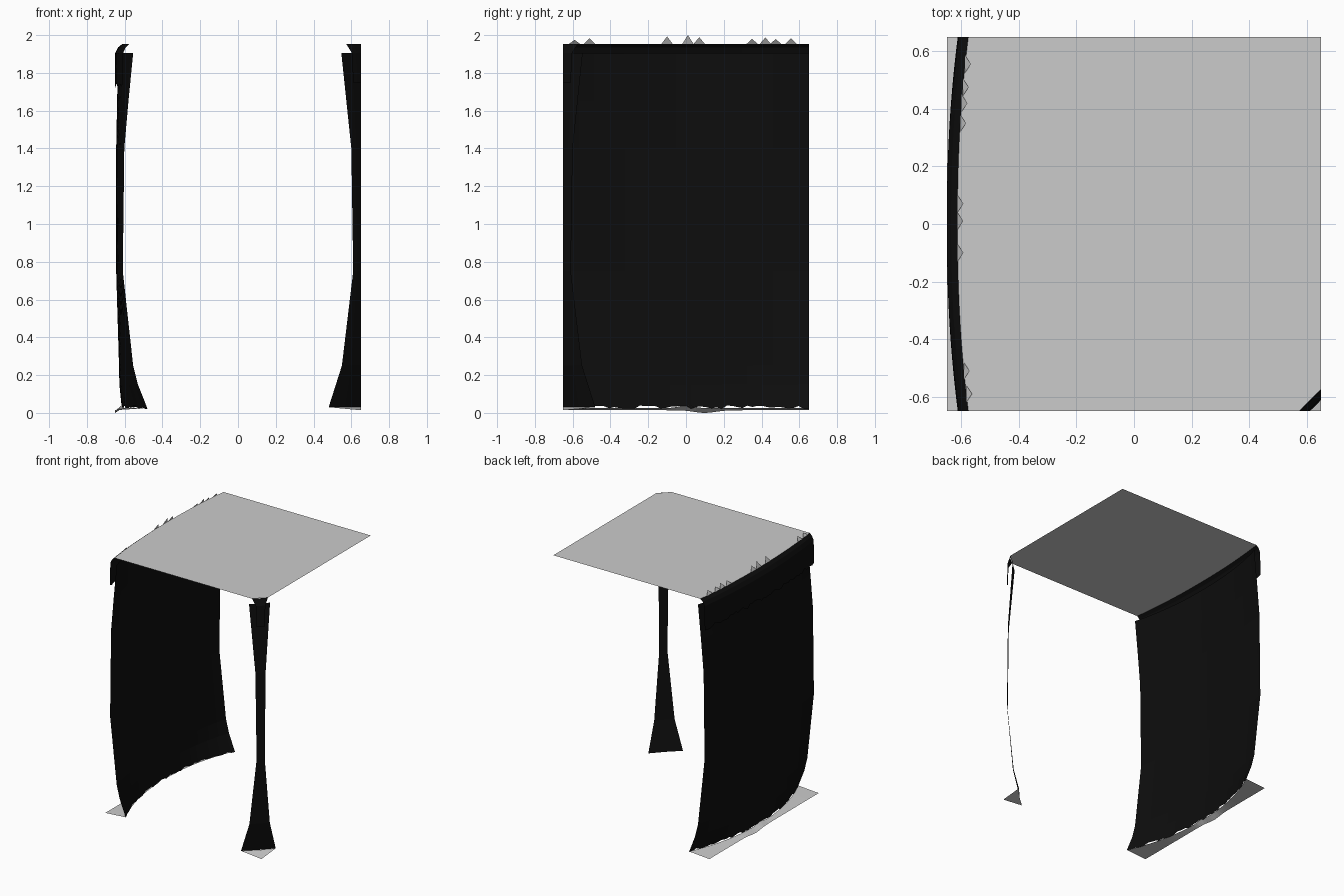
import bpy, math, random

if "Cube" in bpy.data.objects:
    bpy.data.objects.remove(bpy.data.objects["Cube"])
random.seed(4)
H = 0.65      # half width of the square plan
TOP = 1.953   # canopy height

black = bpy.data.materials.new("black_cloth")
black.diffuse_color = (0.004, 0.004, 0.004, 1)
black.use_nodes = True
black.node_tree.nodes["Principled BSDF"].inputs["Base Color"].default_value = black.diffuse_color


def make(name, verts, faces, mat=None, smooth=False):
    me = bpy.data.meshes.new(name)
    me.from_pydata(verts, [], faces)
    me.update()
    ob = bpy.data.objects.new(name, me)
    bpy.context.collection.objects.link(ob)
    if mat:
        me.materials.append(mat)
    if smooth:
        me.shade_smooth()
    return ob


def bow(y, mid, end):
    """x of a sheet that bows outwards between its two ends"""
    return mid + (end - mid) * abs(y / H) ** 2.2


def grid(rows):
    n = len(rows[0])
    verts = [v for r in rows for v in r]
    faces = [(j * n + i, j * n + i + 1, (j + 1) * n + i + 1, (j + 1) * n + i)
             for j in range(len(rows) - 1) for i in range(n - 1)]
    return verts, faces


N = 48
ys = [-H + 2 * H * i / N for i in range(N + 1)]


def side_sheet(name, profile, hem):
    """profile: (z, x at middle, x at ends), lowest row gets a ragged hem"""
    rows = []
    for k, (z, mid, end) in enumerate(profile):
        last = k == len(profile) - 1
        rows.append([(max(-H, bow(y, mid, end)), y,
                      z + (random.uniform(0, hem) if last else 0)) for y in ys])
    make(name, *grid(rows), black)


def corner_sheet(name, profile):
    """profile: (z, distance cut off the front right corner)"""
    rows = []
    for z, d in profile:
        rows.append([(H - d, -H, z), (H - d * .48, -H + d * .48, z),
                     (H, -H + d, z)])
    make(name, *grid(rows), black)


# Left curtain and the valance hanging outside it
side_sheet("side_curtain", [(1.905, -.635, -.555), (1.65, -.64, -.58),
                            (1.4, -.645, -.602), (.75, -.645, -.61),
                            (.25, -.63, -.555), (.15, -.628, -.53),
                            (.02, -.615, -.48)], .02)
side_sheet("side_valance", [(TOP, -.613, -.575), (1.935, -.635, -.595),
                            (1.905, -.65, -.608), (1.72, -.65, -.612)], .03)

# Front right corner curtain and its valance
corner_sheet("corner_curtain", [(1.905, .103), (1.4, .05), (.75, .04),
                                (.25, .10), (.03, .17)])
corner_sheet("corner_valance", [(TOP, .077), (1.905, .047), (1.75, .04)])

# Flat canopy with a bowed left edge and a clipped corner
edge = [(bow(y, -.613, -.575), y, TOP) for y in reversed(ys)]
canopy = edge + [(H - .077, -H, TOP), (H, -H + .077, TOP), (H, H, TOP)]
make("canopy", canopy, [tuple(range(len(canopy)))])

# Small ragged tufts along the canopy edge: y, height
verts, faces = [], []
for y, h in [(-.59, .022), (-.51, .03), (-.1, .04), (.01, .047), (.07, .036),
             (.35, .027), (.42, .034), (.475, .026), (.555, .03)]:
    x, b = bow(y, -.613, -.575), len(verts)
    verts += [(x, y - .03, TOP), (x, y + .03, TOP), (x + .02, y, TOP + h)]
    faces.append((b, b + 1, b + 2))
make("edge_tufts", verts, faces)

# Floor strip outside the side curtain, dipping a little
outer = [(-H, y, .014 - .014 * math.exp(-((y - .1) / .08) ** 2)) for y in ys]
inner = [(bow(y, -.615, -.48), y,
          .026 + .014 * math.exp(-(y / .05) ** 2)) for y in ys]
make("side_floor", *grid([inner, outer]))

# Floor triangle outside the corner curtain
make("corner_floor", [(H - .17, -H, .03), (H, -H, .014), (H, -H + .17, .03),
                      (H - .08, -H + .08, .03)], [(0, 1, 2, 3)])
